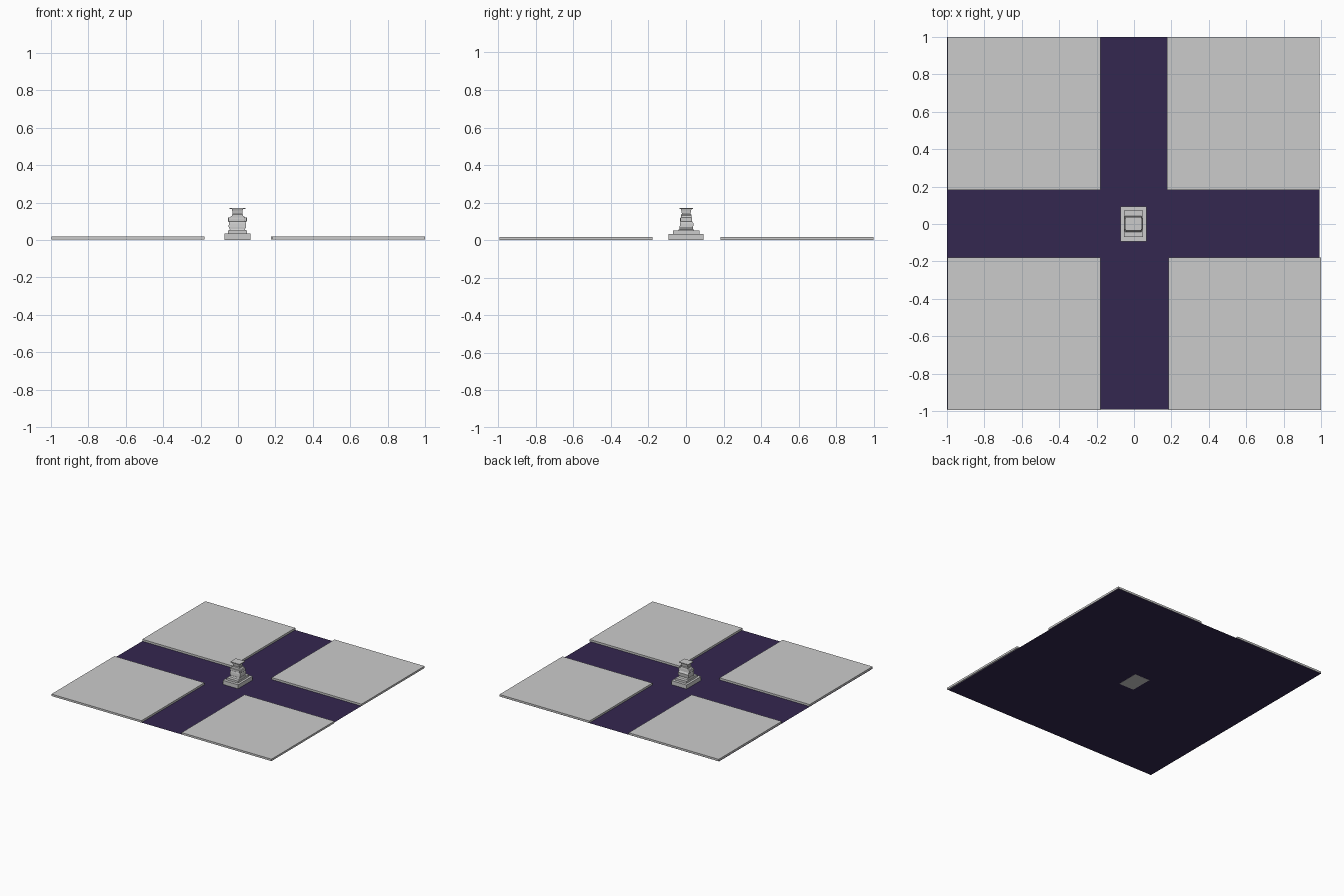
import bpy, bmesh

if "Cube" in bpy.data.objects:
    bpy.data.objects.remove(bpy.data.objects["Cube"])

CX = -0.003  # monument centre line


def loft(name, rings, bevel=0.0):
    """Solid from stacked rectangles (x0, x1, y0, y1, z)."""
    bm = bmesh.new()
    loops = [[bm.verts.new(p) for p in ((a, c, z), (b, c, z), (b, d, z), (a, d, z))]
             for a, b, c, d, z in rings]
    bm.faces.new(loops[0][::-1])
    bm.faces.new(loops[-1])
    for lo, hi in zip(loops, loops[1:]):
        for i in range(4):
            j = (i + 1) % 4
            bm.faces.new((lo[i], lo[j], hi[j], hi[i]))
    me = bpy.data.meshes.new(name)
    bm.to_mesh(me)
    bm.free()
    ob = bpy.data.objects.new(name, me)
    bpy.context.collection.objects.link(ob)
    if bevel:
        mod = ob.modifiers.new("bevel", "BEVEL")
        mod.width = bevel
        mod.segments = 2
    return ob


def box(name, x0, x1, y0, y1, z0, z1, bevel=0.0):
    return loft(name, [(x0, x1, y0, y1, z0), (x0, x1, y0, y1, z1)], bevel)


def tower(name, sections, bevel=0.0):
    """Sections of (half width, front y, back y, z) around the centre line."""
    return loft(name, [(CX - w, CX + w, f, b, z) for w, f, b, z in sections], bevel)


# purple crossing paths: one flat sheet
bpy.ops.mesh.primitive_plane_add(size=1.99, location=(-0.004, 0.004, 0.001))
sheet = bpy.context.object
sheet.name = "path_sheet"
mat = bpy.data.materials.new("path_purple")
mat.diffuse_color = (0.034, 0.02, 0.08, 1)
mat.use_nodes = True
mat.node_tree.nodes["Principled BSDF"].inputs["Base Color"].default_value = mat.diffuse_color
sheet.data.materials.append(mat)

# four corner slabs
for name, x0, x1, y0, y1 in (("slab_back_left", -0.997, -0.18, 0.183, 1.0),
                             ("slab_back_right", 0.177, 0.993, 0.183, 1.0),
                             ("slab_front_left", -0.997, -0.18, -0.994, -0.178),
                             ("slab_front_right", 0.184, 1.0, -0.994, -0.178)):
    box(name, x0, x1, y0, y1, 0.002, 0.018)

# stepped plinth
tower("plinth_base", [(0.069, -0.093, 0.094, 0), (0.069, -0.093, 0.094, 0.034)])
tower("plinth_step", [(0.051, -0.070, 0.072, 0.034), (0.051, -0.070, 0.072, 0.051)])
tower("plinth_foot", [(0.044, -0.042, 0.044, 0.051), (0.038, -0.036, 0.038, 0.060)])

# carved body, swelling towards the back
tower("body", [(0.040, -0.034, 0.036, 0.058), (0.047, -0.034, 0.038, 0.070),
               (0.046, -0.032, 0.040, 0.088), (0.042, -0.028, 0.032, 0.102),
               (0.040, -0.026, 0.030, 0.122), (0.032, -0.024, 0.028, 0.130)])

# side scrolls and front band
for s, side in ((-1, "left"), (1, "right")):
    c = CX + s * 0.043
    box("scroll_" + side, c - 0.007, c + 0.007, -0.030, 0.032, 0.098, 0.122, 0.003)
box("front_band", CX - 0.046, CX + 0.040, -0.033, -0.022, 0.100, 0.118, 0.002)

# ringed neck and cap
tower("neck", [(0.029, -0.026, 0.028, 0.122), (0.029, -0.026, 0.028, 0.136),
               (0.026, -0.022, 0.024, 0.140), (0.028, -0.025, 0.027, 0.158),
               (0.030, -0.028, 0.030, 0.166)])
tower("cap", [(0.042, -0.034, 0.036, 0.166), (0.042, -0.034, 0.036, 0.172)])
